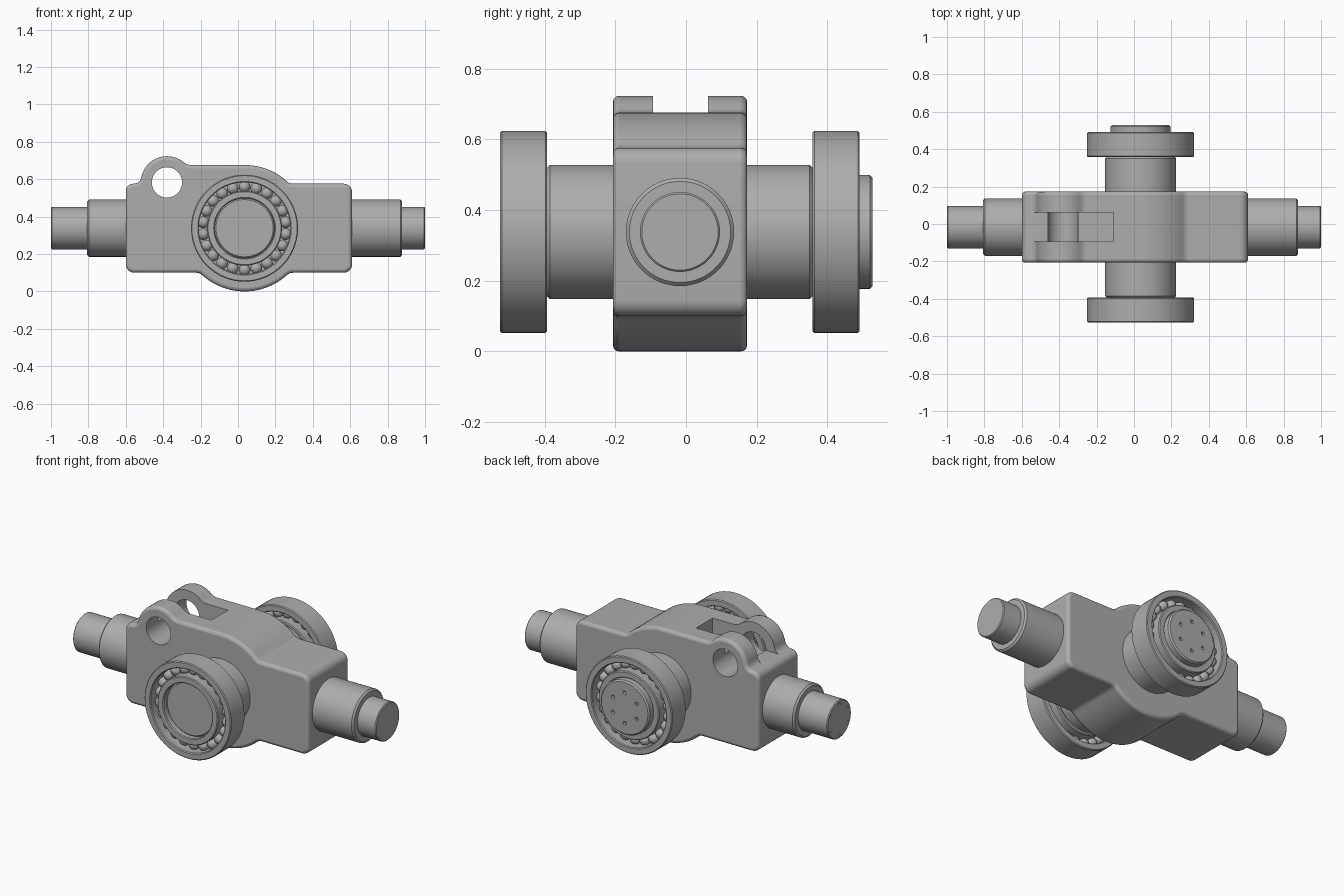
import bpy, bmesh, math
from mathutils import Vector, Matrix

if "Cube" in bpy.data.objects:
    bpy.data.objects.remove(bpy.data.objects["Cube"])

steel = bpy.data.materials.new("steel grey")
steel.diffuse_color = (0.42, 0.42, 0.42, 1)
steel.use_nodes = True
steel.node_tree.nodes["Principled BSDF"].inputs["Base Color"].default_value = steel.diffuse_color

CX, CY, CZ = 0.035, -0.017, 0.338      # trunnion x, shaft y, common axis height
X, Y = Vector((1, 0, 0)), Vector((0, 1, 0))
Z = Vector((0, 0, 1))


def finish(name, bm, smooth=True):
    bmesh.ops.recalc_face_normals(bm, faces=bm.faces)
    me = bpy.data.meshes.new(name)
    bm.to_mesh(me)
    bm.free()
    ob = bpy.data.objects.new(name, me)
    bpy.context.collection.objects.link(ob)
    me.materials.append(steel)
    if smooth:
        shade(ob)
    return ob


def activate(ob):
    bpy.ops.object.select_all(action='DESELECT')
    ob.select_set(True)
    bpy.context.view_layer.objects.active = ob


def shade(ob):
    activate(ob)
    bpy.ops.object.shade_smooth_by_angle(angle=math.radians(32))


def lathe(name, origin, axis, profile, closed=False, steps=64):
    """Spin (distance along axis, radius) points around the axis."""
    bm = bmesh.new()
    vs = [bm.verts.new(origin + axis * t + Z * r) for t, r in profile]
    es = [bm.edges.new(p) for p in zip(vs, vs[1:])]
    if closed:
        es.append(bm.edges.new((vs[-1], vs[0])))
    bmesh.ops.spin(bm, geom=vs + es, cent=origin, axis=axis,
                   angle=2 * math.pi, steps=steps)
    bmesh.ops.remove_doubles(bm, verts=bm.verts, dist=1e-5)
    return finish(name, bm)


def rods(name, centers, axis, radius, length, seg=16):
    """Cylinders used as drills."""
    bm = bmesh.new()
    rot = Z.rotation_difference(axis).to_matrix().to_4x4()
    for c in centers:
        bmesh.ops.create_cone(bm, cap_ends=True, segments=seg, radius1=radius,
                              radius2=radius, depth=length,
                              matrix=Matrix.Translation(c) @ rot)
    return finish(name, bm, False)


def cut(ob, cutter):
    mod = ob.modifiers.new("cut", 'BOOLEAN')
    mod.operation, mod.solver, mod.object = 'DIFFERENCE', 'EXACT', cutter
    activate(ob)
    bpy.ops.object.modifier_apply(modifier=mod.name)
    bpy.data.objects.remove(cutter)
    shade(ob)


def arc(cx, cz, r, a0, a1, n):
    return [(cx + r * math.cos(math.radians(a0 + (a1 - a0) * i / n)),
             cz + r * math.sin(math.radians(a0 + (a1 - a0) * i / n)))
            for i in range(n + 1)]


def blend(cx, cz, r, zline, f, side, up):
    """Fillet centre between a circle and a level line, and its angle."""
    dz = zline + up * f - cz
    dx = side * math.sqrt((r + f) ** 2 - dz * dz)
    return cx + dx, cz + dz, math.degrees(math.atan2(dz, dx)) % 360


# Housing outline: block, round boss and pierced lug
R, LX, LZ, LR = 0.338, -0.38, 0.583, 0.14
X0, X1, B, T = -0.60, 0.61, 0.10, 0.576
c = 0.045
tr = blend(CX, CZ, R, T, 0.05, 1, 1)
lr = blend(LX, LZ, LR, CZ + R, 0.06, 1, 1)
ll = blend(LX, LZ, LR, T, 0.04, -1, 1)
bl = blend(CX, CZ, R, B, 0.05, -1, -1)
br = blend(CX, CZ, R, B, 0.05, 1, -1)
outline = (arc(X1 - c, B + c, c, 270, 360, 6) + arc(X1 - c, T - c, c, 0, 90, 6)
           + arc(tr[0], tr[1], 0.05, 270, 180 + tr[2], 5)
           + arc(CX, CZ, R, tr[2], 90, 10)
           + arc(lr[0], lr[1], 0.06, 270, 180 + lr[2], 6)
           + arc(LX, LZ, LR, lr[2], ll[2], 18)
           + arc(ll[0], ll[1], 0.04, 180 + ll[2], 270, 6)
           + arc(X0 + 0.04, T - 0.04, 0.04, 90, 180, 6)
           + arc(X0 + c, B + c, c, 180, 270, 6)
           + arc(bl[0], bl[1], 0.05, 90, bl[2] - 180, 5)
           + arc(CX, CZ, R, bl[2], br[2], 20)
           + arc(br[0], br[1], 0.05, br[2] - 180, 90, 5))
bm = bmesh.new()
face = bm.faces.new([bm.verts.new((x, -0.207, z)) for x, z in outline])
new = bmesh.ops.extrude_face_region(bm, geom=[face])["geom"]
bmesh.ops.translate(bm, verts=[g for g in new if isinstance(g, bmesh.types.BMVert)],
                    vec=(0, 0.38, 0))
bmesh.ops.remove_doubles(bm, verts=bm.verts, dist=0.002)
housing = finish("housing", bm)
bev = housing.modifiers.new("soft rims", 'BEVEL')
bev.width, bev.segments, bev.limit_method = 0.018, 3, 'ANGLE'
bev.angle_limit = math.radians(60)
activate(housing)
bpy.ops.object.modifier_apply(modifier=bev.name)

# Slot that splits the lug, then the pin hole
bm = bmesh.new()
bmesh.ops.create_cube(bm, size=1, matrix=Matrix.Translation((-0.3425, -0.016, 0.777))
                      @ Matrix.Diagonal((0.465, 0.156, 0.40, 1)))
cut(housing, finish("slot_cutter", bm, False))
cut(housing, rods("pin_cutter", [Vector((LX, 0, LZ))], Y, 0.081, 1, 40))

# Stepped side shafts
so = Vector((0, CY, CZ))
lathe("right_shaft", so, X,
      [(0.5, 0), (0.5, 0.153), (0.868, 0.153), (0.878, 0.143), (0.878, 0.113),
       (0.995, 0.113), (1.0, 0.108), (1.0, 0)])
left = lathe("left_shaft", so, -X,
             [(0.5, 0), (0.5, 0.153), (0.797, 0.153), (0.807, 0.143), (0.807, 0.113),
              (0.995, 0.113), (1.0, 0.108), (1.0, 0)])


def ring_points(center, u, radius, count):
    return [center + u * radius * math.cos(a) + Z * radius * math.sin(a)
            for a in (math.pi / 2 + 2 * math.pi * i / count for i in range(count))]


cut(left, rods("shaft_drill", ring_points(Vector((-1, CY, CZ)), Y, 0.094, 6),
               X, 0.008, 0.03, 12))

# Front and rear trunnions
to = Vector((CX, 0, CZ))
lathe("front_trunnion", to, -Y,
      [(0.12, 0), (0.12, 0.19), (0.385, 0.19), (0.393, 0.182), (0.393, 0.161),
       (0.49, 0.161), (0.498, 0.153), (0.498, 0)])
rear = lathe("rear_trunnion", to, Y,
             [(0.1, 0), (0.1, 0.19), (0.35, 0.19), (0.358, 0.182), (0.358, 0.161),
              (0.52, 0.161), (0.528, 0.153), (0.528, 0)])
cut(rear, rods("trunnion_drill", ring_points(Vector((CX, 0.528, CZ)), X, 0.09, 6),
               Y, 0.011, 0.04, 12))


def ring(name, a, b, r0, r1):
    e = 0.005
    lathe(name, to, Y, [(a, r0 + e), (a, r1 - e), (a + e, r1), (b - e, r1),
                        (b, r1 - e), (b, r0 + e), (b - e, r0), (a + e, r0)], True)


# Ball bearings
for side, a, b in (("front", -0.526, -0.393), ("rear", 0.358, 0.491)):
    ring(side + "_outer_race", a, b, 0.245, 0.286)
    ring(side + "_inner_race", a, b, 0.160, 0.200)
    bm = bmesh.new()
    for p in ring_points(Vector((CX, (a + b) / 2, CZ)), X, 0.2225, 22):
        bmesh.ops.create_uvsphere(bm, u_segments=20, v_segments=12, radius=0.031,
                                  matrix=Matrix.Translation(p))
    finish(side + "_balls", bm)
